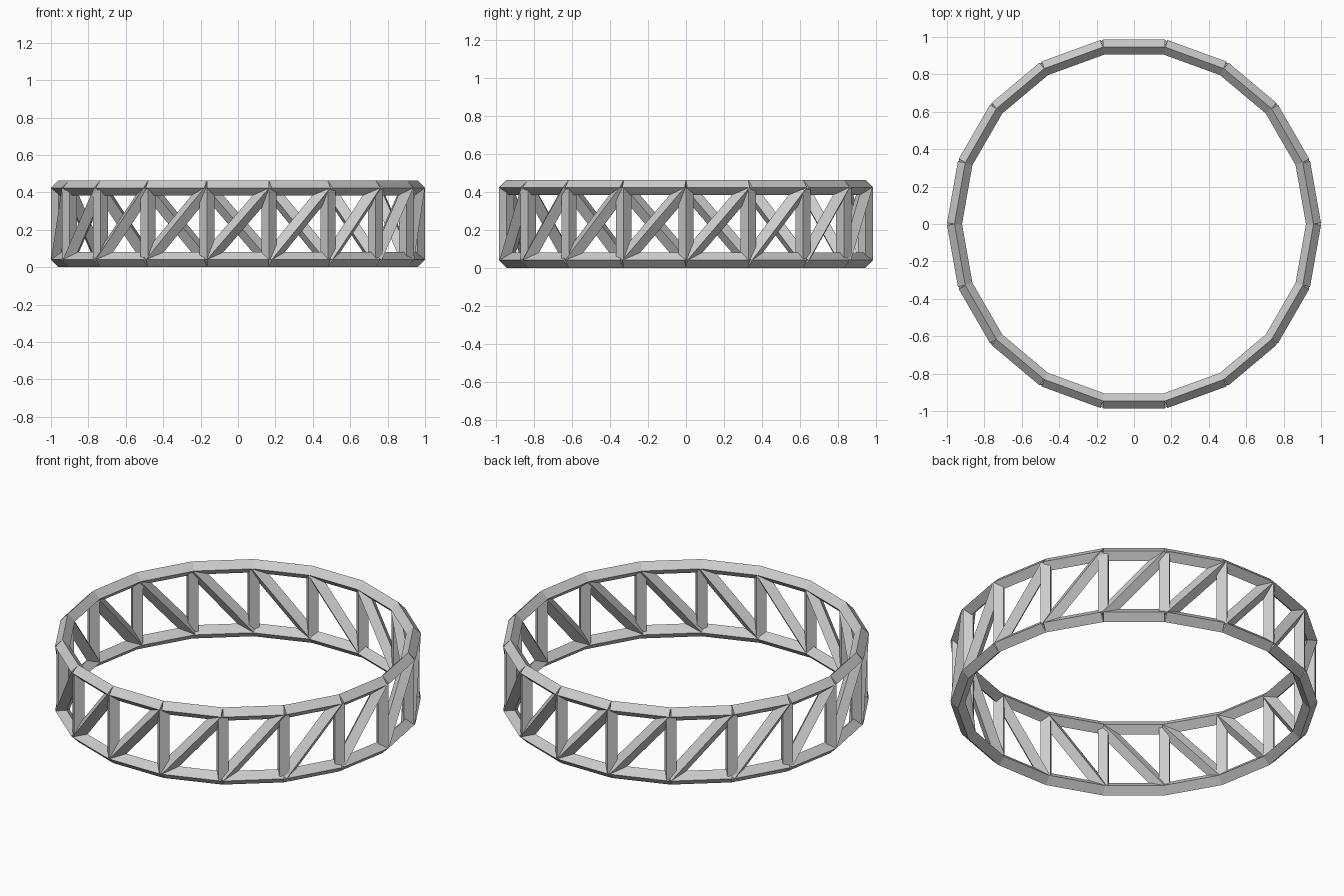
import bpy, bmesh, math
from mathutils import Vector, Matrix

if "Cube" in bpy.data.objects:
    bpy.data.objects.remove(bpy.data.objects["Cube"])

SIDES = 18       # bays around the ring
RADIUS = 0.96    # ring radius at the joints
BAR = 0.04       # bar half-diagonal
LOW, HIGH = 0.04, 0.424


def joint(i, z):
    a = 2 * math.pi * i / SIDES
    return Vector((RADIUS * math.cos(a), RADIUS * math.sin(a), z))


def add_bar(bm, a, b):
    """Square bar from a to b, standing on its edge."""
    d = b - a
    rot = d.to_track_quat('Z', 'Y').to_matrix().to_4x4()
    rings = []
    for z in (0, d.length):
        pts = [Vector((BAR, 0, z)), Vector((0, BAR, z)),
               Vector((-BAR, 0, z)), Vector((0, -BAR, z))]
        rings.append([bm.verts.new(Matrix.Translation(a) @ rot @ p) for p in pts])
    lo, hi = rings
    bm.faces.new(lo[::-1])
    bm.faces.new(hi)
    for k in range(4):
        n = (k + 1) % 4
        bm.faces.new((lo[k], lo[n], hi[n], hi[k]))


def make_part(name, z0, z1, step):
    """One bar per bay, from joint i at z0 to joint i+step at z1."""
    bm = bmesh.new()
    for i in range(SIDES):
        add_bar(bm, joint(i, z0), joint(i + step, z1))
    mesh = bpy.data.meshes.new(name)
    bm.to_mesh(mesh)
    bm.free()
    bpy.context.collection.objects.link(bpy.data.objects.new(name, mesh))


# Ring chords, posts and braces of the circular truss
make_part("bottom_chord", LOW, LOW, 1)
make_part("top_chord", HIGH, HIGH, 1)
make_part("vertical_posts", LOW, HIGH, 0)
make_part("diagonal_braces", LOW, HIGH, 1)
